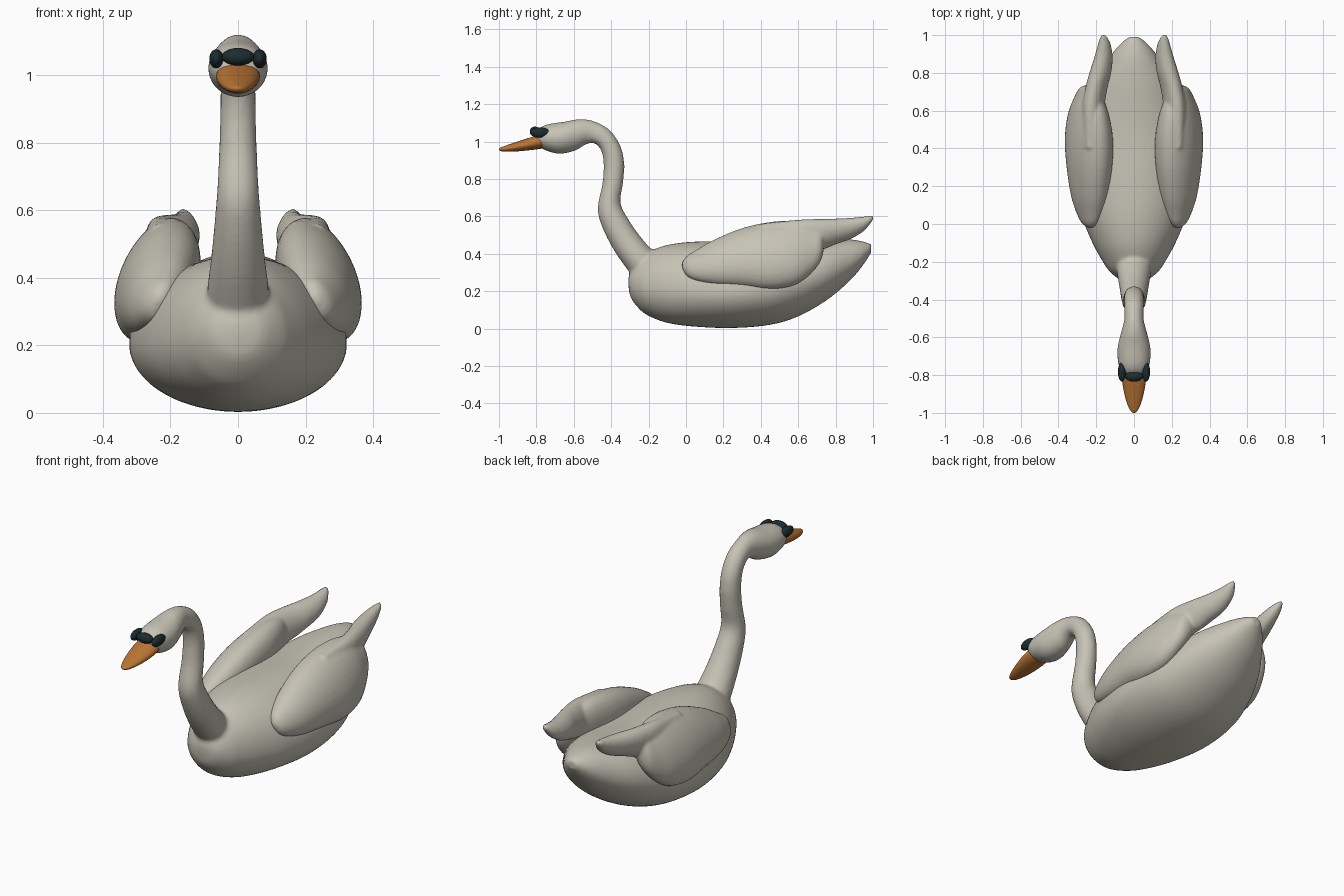
import bpy, bmesh, math
from mathutils import Vector

if "Cube" in bpy.data.objects:
    bpy.data.objects.remove(bpy.data.objects["Cube"])


def material(name, rgb):
    m = bpy.data.materials.new(name)
    m.diffuse_color = (*rgb, 1)
    m.use_nodes = True
    m.node_tree.nodes["Principled BSDF"].inputs["Base Color"].default_value = m.diffuse_color
    return m


WHITE = material("feather_white", (0.57, 0.545, 0.465))
ORANGE = material("beak_orange", (0.50, 0.18, 0.035))
BLACK = material("mask_black", (0.012, 0.026, 0.028))


def spline(rows, steps):
    """Catmull-Rom interpolation of rows of numbers."""
    out = []
    for i in range(len(rows) - 1):
        p0, p1 = rows[max(i - 1, 0)], rows[i]
        p2, p3 = rows[i + 1], rows[min(i + 2, len(rows) - 1)]
        for s in range(steps):
            t = s / steps
            out.append([0.5 * (2 * b + (c - a) * t + (2 * a - 5 * b + 4 * c - d) * t * t
                               + (3 * b - a - 3 * c + d) * t ** 3)
                        for a, b, c, d in zip(p0, p1, p2, p3)])
    return out + [list(rows[-1])]


def loft(bm, rows, section, steps=4, sides=32):
    """Skin of rings; section(row) gives centre, up, down and side vectors."""
    rings = []
    for row in spline(rows, steps):
        c, up, down, side = map(Vector, section(row))
        ring = []
        for k in range(sides):
            a = 2 * math.pi * k / sides
            s = math.sin(a)
            ring.append(bm.verts.new(c + side * math.cos(a) + (up * s if s > 0 else down * -s)))
        rings.append(ring)
    for r, q in zip(rings, rings[1:]):
        for k in range(sides):
            n = (k + 1) % sides
            bm.faces.new((r[k], r[n], q[n], q[k]))
    bm.faces.new(rings[0])
    bm.faces.new(rings[-1])


def finish(bm, name, mat, voxel=0, smooth=0, mirror=False):
    bmesh.ops.recalc_face_normals(bm, faces=bm.faces)
    for f in bm.faces:
        f.smooth = True
    me = bpy.data.meshes.new(name)
    bm.to_mesh(me)
    bm.free()
    me.materials.append(mat)
    ob = bpy.data.objects.new(name, me)
    bpy.context.collection.objects.link(ob)
    if voxel:
        m = ob.modifiers.new("blend", "REMESH")
        m.mode = 'VOXEL'
        m.voxel_size = voxel
        m.use_smooth_shade = True
        m = ob.modifiers.new("soften", "SMOOTH")
        m.factor = 0.5
        m.iterations = smooth
    if mirror:
        m = ob.modifiers.new("mirror", "MIRROR")
        m.use_mirror_merge = False
    return ob


def hull_section(r):      # y, bottom, widest height, top, half width
    y, zb, zw, zt, w = r
    return (0, y, zw), (0, 0, zt - zw), (0, 0, zb - zw), (w, 0, 0)


def tube_section(r):      # front edge y z, back edge y z, half width
    ya, za, yb, zb, w = r
    h = Vector((0, (yb - ya) / 2, (zb - za) / 2))
    return (0, (ya + yb) / 2, (za + zb) / 2), h, -h, (w, 0, 0)


def wing_section(lean):   # y, bottom, top, inner x, outer x
    def section(r):
        y, zb, zt, xi, xo = r
        h = (zt - zb) / 2
        up = Vector((-lean * h, 0, h))
        return ((xi + xo) / 2, y, (zb + zt) / 2), up, -up, ((xo - xi) / 2 * 0.97, 0, 0)
    return section


# Body, neck and head blended into one skin
bm = bmesh.new()
loft(bm, [(-.308, .23, .25, .27, .02), (-.295, .165, .24, .31, .075), (-.25, .105, .23, .375, .13),
          (-.2, .068, .22, .41, .165), (-.1, .03, .21, .447, .22), (.05, .01, .2, .465, .28),
          (.25, .003, .2, .465, .32), (.45, .02, .22, .46, .315), (.6, .065, .25, .465, .28),
          (.75, .15, .3, .475, .22), (.87, .25, .35, .477, .14), (.94, .33, .39, .467, .085),
          (.99, .405, .427, .452, .03)], hull_section, sides=48)
loft(bm, [(-.23, .2, -.06, .33, .085), (-.295, .29, -.17, .41, .092), (-.38, .41, -.25, .50, .08),
          (-.445, .535, -.305, .58, .07), (-.472, .64, -.35, .67, .062), (-.447, .775, -.337, .775, .056),
          (-.44, .88, -.33, .88, .053), (-.455, .955, -.35, .975, .052), (-.49, .99, -.406, 1.06, .051),
          (-.535, .985, -.49, 1.108, .052), (-.59, .952, -.567, 1.12, .07), (-.674, .934, -.65, 1.106, .088),
          (-.745, .95, -.74, 1.092, .083), (-.785, .972, -.785, 1.07, .065),
          (-.805, 1.0, -.805, 1.04, .03)], tube_section)
finish(bm, "body_neck_head", WHITE, 0.011, 4)

# Folded wings with the raised feather tips
bm = bmesh.new()
loft(bm, [(-.022, .33, .35, .222, .238), (0, .285, .385, .195, .272), (.05, .255, .418, .165, .30),
          (.15, .232, .475, .138, .332), (.3, .22, .537, .118, .354), (.45, .207, .57, .116, .362),
          (.58, .232, .576, .138, .345), (.67, .295, .555, .17, .312), (.72, .36, .53, .19, .285),
          (.737, .42, .48, .22, .25)], wing_section(0.25))
loft(bm, [(.4, .48, .56, .19, .26), (.6, .41, .582, .16, .275), (.72, .42, .586, .14, .258),
          (.8, .45, .588, .12, .237), (.88, .478, .592, .112, .212), (.95, .52, .599, .122, .192),
          (.985, .56, .604, .138, .182), (1.003, .585, .604, .152, .17)], wing_section(-0.15))
finish(bm, "wings", WHITE, 0.009, 5, mirror=True)

# Beak
bm = bmesh.new()
loft(bm, [(-.75, .965, -.75, 1.045, .06), (-.80, .958, -.80, 1.032, .065), (-.86, .951, -.86, 1.013, .059),
          (-.92, .946, -.92, .993, .046), (-.97, .946, -.97, .976, .029), (-.992, .95, -.992, .968, .015),
          (-1.0, .957, -1.0, .962, .004)], tube_section)
finish(bm, "beak", ORANGE)


# Dark mask: brow knob over the beak and a patch on each side
def ellipsoid(name, centre, radii, mirror=False):
    bm = bmesh.new()
    bmesh.ops.create_uvsphere(bm, u_segments=24, v_segments=14, radius=1)
    for v in bm.verts:
        v.co = Vector(centre) + Vector(a * b for a, b in zip(v.co, radii))
    finish(bm, name, BLACK, mirror=mirror)


ellipsoid("brow_knob", (0, -.808, 1.054), (.048, .027, .026))
ellipsoid("eye_patches", (.064, -.782, 1.048), (.021, .053, .028), True)
